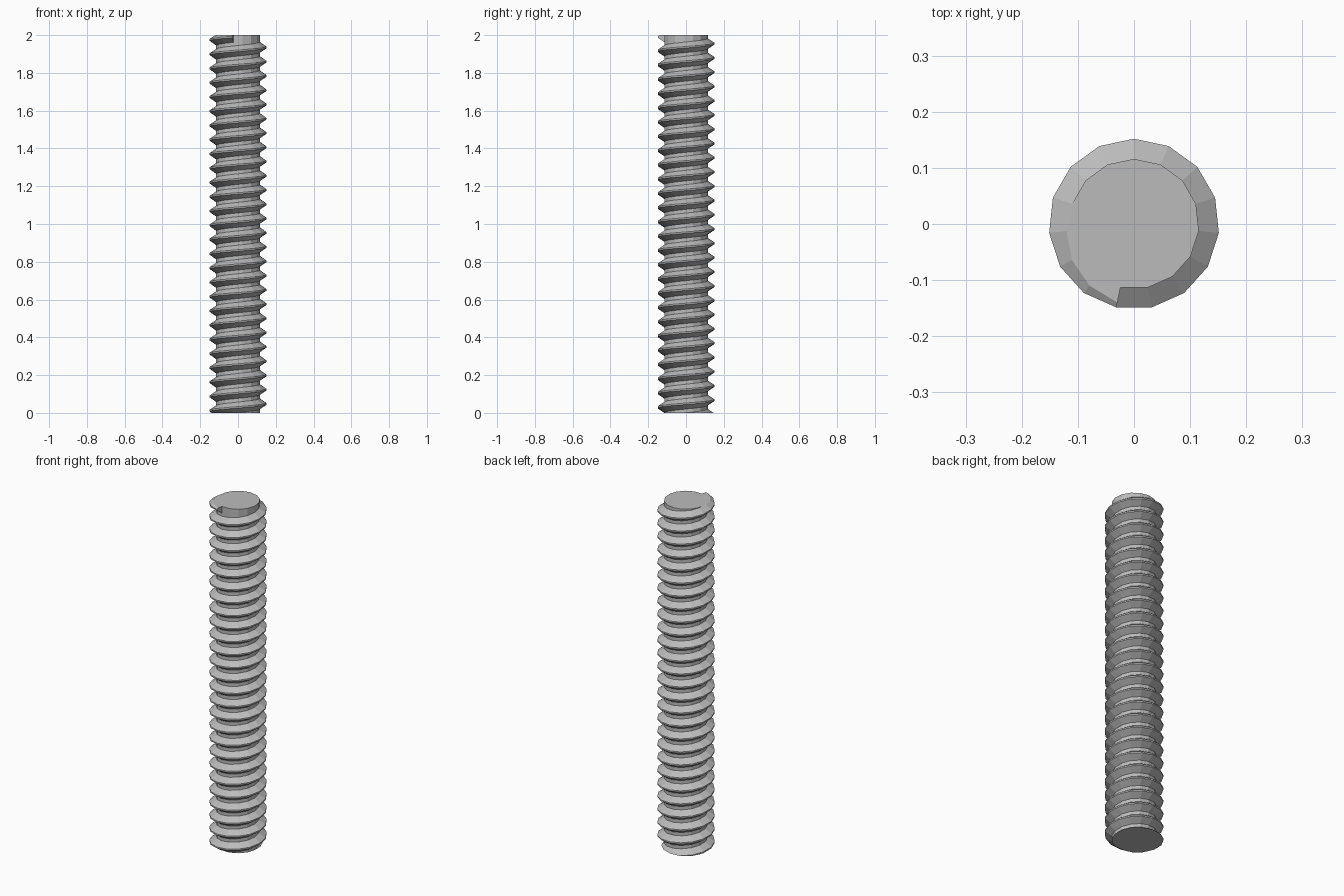
import bpy
import bmesh
import math
from mathutils import Vector

if "Cube" in bpy.data.objects:
    bpy.data.objects.remove(bpy.data.objects["Cube"], do_unlink=True)

SIDES = 15
PITCH = 0.0755
HEIGHT = 2.0
ROOT, CREST = 0.116, 0.152
START = math.radians(-102)       # direction where the thread runs out
END_Z = 1.99                     # crest height at the run-out
LAST = 27                        # last full turn
PROFILE = [(ROOT, -0.028), (CREST, -0.004), (CREST, 0.004), (ROOT, 0.028)]

steel = bpy.data.materials.new("steel_grey")
steel.use_nodes = True
colour = (0.5, 0.5, 0.5, 1)
steel.diffuse_color = colour
steel.node_tree.nodes["Principled BSDF"].inputs["Base Color"].default_value = colour

# Helical thread surface: one column of profile points per side
bm = bmesh.new()
columns = []
for c in range(SIDES + 1):
    angle = START + math.tau * c / SIDES
    column = []
    for turn in range(LAST + 3):
        z = END_Z + PITCH * (turn - LAST - 1 + c / SIDES)
        for radius, dz in PROFILE:
            r = radius if turn <= LAST else ROOT
            column.append(bm.verts.new((r * math.cos(angle), r * math.sin(angle), z + dz)))
    columns.append(column)

for a, b in zip(columns, columns[1:]):
    for j in range(len(a) - 1):
        bm.faces.new((a[j], b[j], b[j + 1], a[j + 1]))

# End wall of the thread, where the last turn meets the bare core
first, final = columns[0], columns[-1]
j = 4 * LAST
bm.faces.new(final[j:j + 4] + [first[j + 6], first[j + 5]])
bmesh.ops.remove_doubles(bm, verts=bm.verts, dist=1e-5)

# Trim both ends flat and cap them
for z, direction in ((0, -1), (HEIGHT, 1)):
    cut = bmesh.ops.bisect_plane(
        bm, geom=bm.verts[:] + bm.edges[:] + bm.faces[:], dist=1e-6,
        plane_co=Vector((0, 0, z)), plane_no=Vector((0, 0, direction)), clear_outer=True)
    rim = [e for e in cut["geom_cut"] if isinstance(e, bmesh.types.BMEdge)]
    bmesh.ops.holes_fill(bm, edges=rim, sides=0)

bmesh.ops.recalc_face_normals(bm, faces=bm.faces)
mesh = bpy.data.meshes.new("threaded_rod")
bm.to_mesh(mesh)
bm.free()
mesh.materials.append(steel)
rod = bpy.data.objects.new("threaded_rod", mesh)
bpy.context.collection.objects.link(rod)
